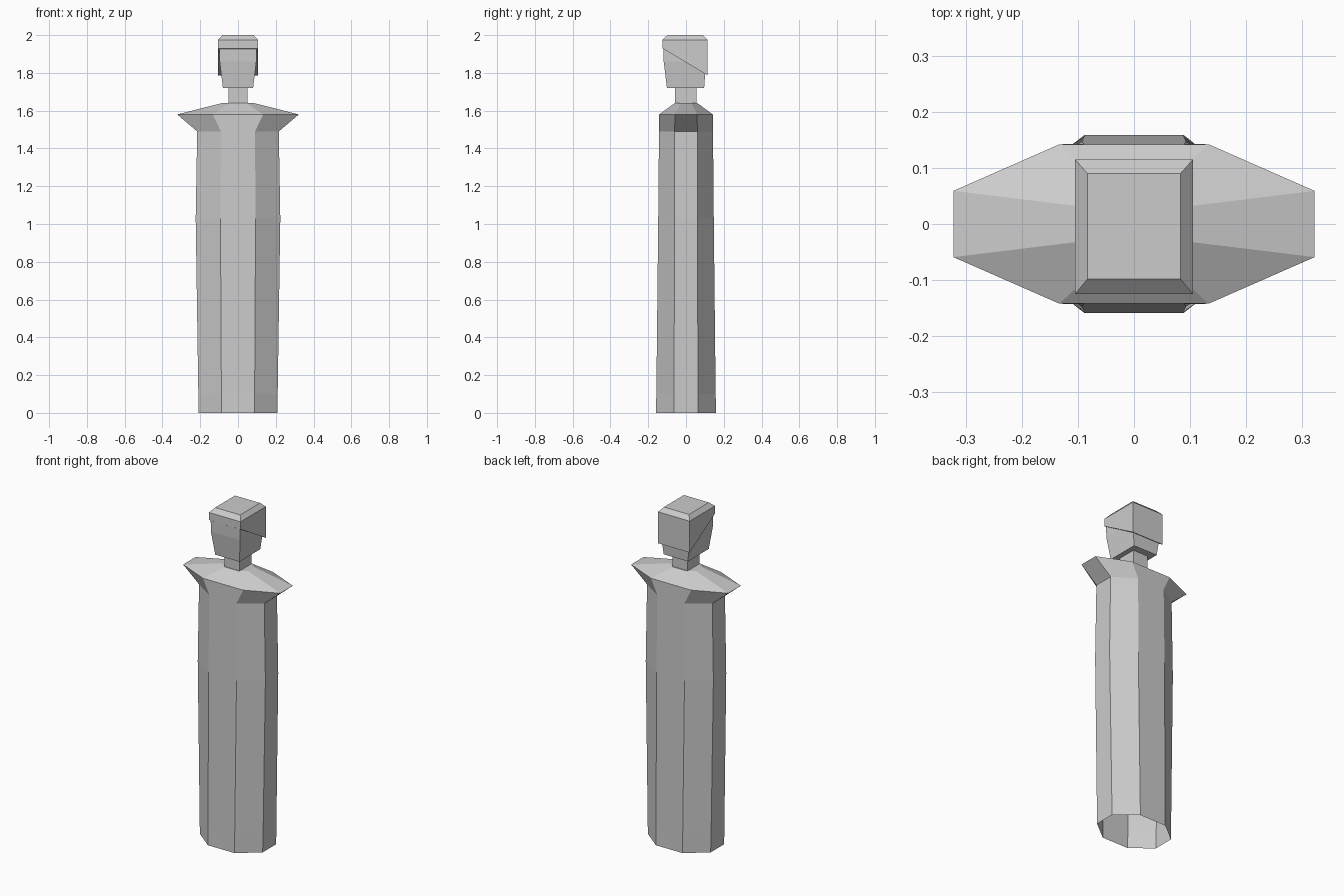
import bpy

if "Cube" in bpy.data.objects:
    bpy.data.objects.remove(bpy.data.objects["Cube"])

grey = bpy.data.materials.new("plain_grey")
grey.diffuse_color = (0.6, 0.6, 0.6, 1)
grey.use_nodes = True
grey.node_tree.nodes["Principled BSDF"].inputs["Base Color"].default_value = grey.diffuse_color


def octagon(z, side_x, side_y, front_x, front_y):
    """Eight-cornered ring: flat front, flat sides, cut corners."""
    quarter = [(side_x, side_y), (front_x, front_y)]
    ring = quarter + [(-x, y) for x, y in reversed(quarter)]
    ring += [(-x, -y) for x, y in quarter] + [(x, -y) for x, y in reversed(quarter)]
    return [(x, y, z) for x, y in ring]


def rectangle(half_x, y0, y1, z0, z1=None):
    """Four-cornered ring; z may differ between front (y0) and back (y1)."""
    z1 = z0 if z1 is None else z1
    return [(half_x, y1, z1), (-half_x, y1, z1), (-half_x, y0, z0), (half_x, y0, z0)]


def loft(name, rings, bottom=True, top=True):
    n = len(rings[0])
    verts = [v for ring in rings for v in ring]
    faces = []
    for r in range(len(rings) - 1):
        for i in range(n):
            a, b = r * n + i, r * n + (i + 1) % n
            faces.append((a, b, b + n, a + n))
    if bottom:
        faces.append(tuple(reversed(range(n))))
    if top:
        faces.append(tuple(range(len(verts) - n, len(verts))))
    mesh = bpy.data.meshes.new(name)
    mesh.from_pydata(verts, [], faces)
    mesh.materials.append(grey)
    obj = bpy.data.objects.new(name, mesh)
    bpy.context.collection.objects.link(obj)
    return obj


# Long robe, open underneath
loft("robe", [
    octagon(0.00, 0.208, 0.064, 0.088, 0.159),
    octagon(0.10, 0.210, 0.063, 0.088, 0.157),
    octagon(1.03, 0.224, 0.061, 0.093, 0.147),
    octagon(1.49, 0.216, 0.060, 0.090, 0.143),
], bottom=False, top=False)

# Flared shoulder collar
loft("shoulder_collar", [
    octagon(1.49, 0.216, 0.060, 0.090, 0.143),
    octagon(1.58, 0.322, 0.059, 0.133, 0.142),
    octagon(1.64, 0.085, 0.030, 0.045, 0.060),
], bottom=False)

# Neck
loft("neck", [rectangle(0.05, -0.057, 0.055, z) for z in (1.63, 1.73)])

# Tapered head
loft("head", [
    rectangle(0.080, -0.101, 0.096, 1.72),
    rectangle(0.097, -0.118, 0.106, 1.86),
    rectangle(0.097, -0.120, 0.106, 1.94),
])

# Cap of hair: sloping lower rim, chamfered crown
loft("hair", [
    rectangle(0.105, -0.125, 0.115, 1.93, 1.787),
    rectangle(0.105, -0.125, 0.115, 1.975),
    rectangle(0.083, -0.098, 0.090, 2.0),
])
